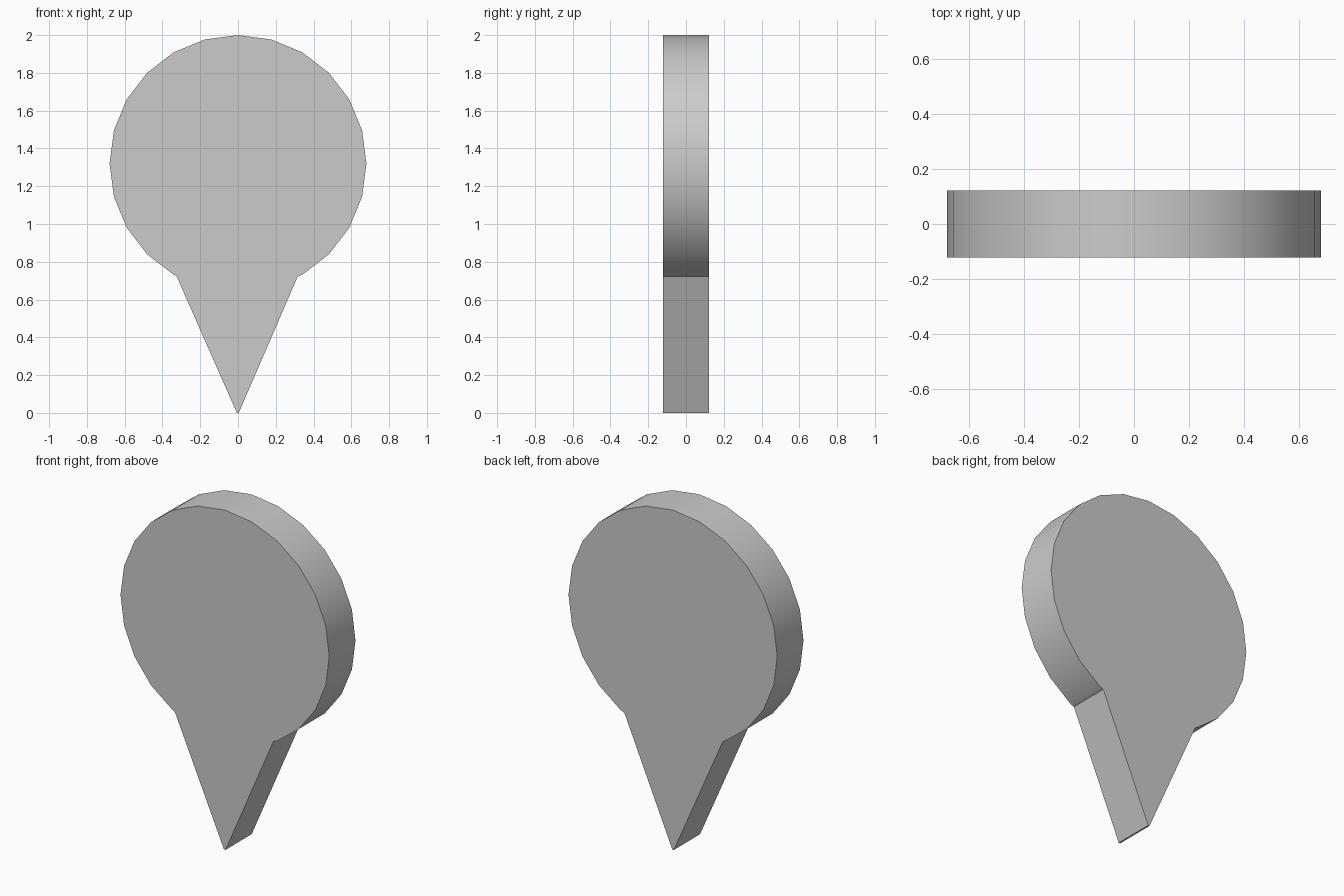
import bpy, bmesh
from math import sin, cos, radians

if "Cube" in bpy.data.objects:
    bpy.data.objects.remove(bpy.data.objects["Cube"])

R, CZ, HALF, SIDES = 0.68, 1.32, 0.122, 24

# Outline: 24-sided round head, open at the bottom, running into a pointed tail
outline = [(R * cos(radians(a)), CZ + R * sin(radians(a)))
           for a in range(-60, 241, 360 // SIDES)]
outline += [(-0.326, 0.725), (-0.006, 0.0), (0.004, 0.0), (0.316, 0.722)]

# Flat slab extruded through the thickness
bm = bmesh.new()
face = bm.faces.new([bm.verts.new((x, -HALF, z)) for x, z in outline])
ext = bmesh.ops.extrude_face_region(bm, geom=[face])
verts = [v for v in ext["geom"] if isinstance(v, bmesh.types.BMVert)]
bmesh.ops.translate(bm, verts=verts, vec=(0, 2 * HALF, 0))
bmesh.ops.recalc_face_normals(bm, faces=bm.faces)
mesh = bpy.data.meshes.new("map_pin")
bm.to_mesh(mesh)
bm.free()

pin = bpy.data.objects.new("map_pin", mesh)
bpy.context.collection.objects.link(pin)

# Smooth rim, sharp front and back edges
bpy.context.view_layer.objects.active = pin
pin.select_set(True)
bpy.ops.object.shade_smooth_by_angle(angle=radians(20))
